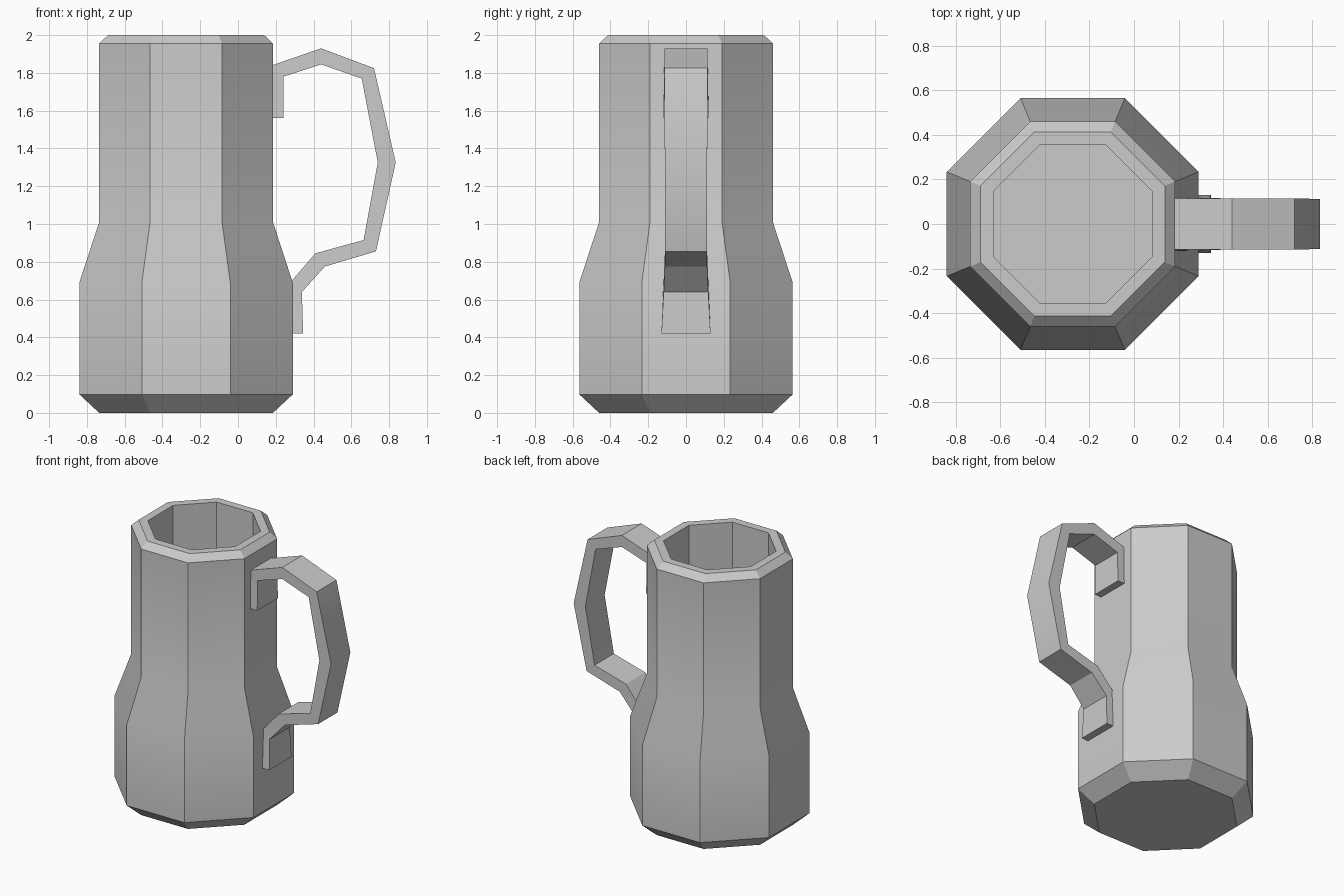
import bpy, bmesh, math

if "Cube" in bpy.data.objects:
    bpy.data.objects.remove(bpy.data.objects["Cube"])

grey = bpy.data.materials.new("light_grey")
grey.diffuse_color = (0.6, 0.6, 0.6, 1)
grey.use_nodes = True
grey.node_tree.nodes["Principled BSDF"].inputs["Base Color"].default_value = grey.diffuse_color


def loft(name, rings):
    """Skin a list of equal-length point rings and cap both ends."""
    bm = bmesh.new()
    rows = [[bm.verts.new(p) for p in ring] for ring in rings]
    n = len(rows[0])
    for a, b in zip(rows, rows[1:]):
        for i in range(n):
            j = (i + 1) % n
            bm.faces.new((a[i], a[j], b[j], b[i]))
    bm.faces.new(rows[0])
    bm.faces.new(rows[-1])
    bmesh.ops.recalc_face_normals(bm, faces=bm.faces)
    mesh = bpy.data.meshes.new(name)
    bm.to_mesh(mesh)
    bm.free()
    mesh.materials.append(grey)
    obj = bpy.data.objects.new(name, mesh)
    bpy.context.collection.objects.link(obj)
    bpy.ops.object.select_all(action='DESELECT')
    obj.select_set(True)
    bpy.context.view_layer.objects.active = obj
    bpy.ops.object.shade_smooth_by_angle(angle=math.radians(30))
    return obj


def octagon(apothem, z, cx=-0.275):
    r = apothem / math.cos(math.pi / 8)
    angles = [math.pi / 8 + k * math.pi / 4 for k in range(8)]
    return [(cx + r * math.cos(a), r * math.sin(a), z) for a in angles]


# Hollow octagonal body: outer wall, rim, inner wall and floor
body_profile = [(0.46, 0), (0.565, 0.098), (0.565, 0.69), (0.46, 1.01),
                (0.46, 1.955), (0.413, 2.0), (0.355, 2.0), (0.355, 0.1)]
loft("jug_body", [octagon(a, z) for a, z in body_profile])

# Handle strap: outer x, z, inner x, z, half width
handle_profile = [
    (0.18, 1.56, 0.24, 1.56, 0.12),
    (0.18, 1.84, 0.24, 1.78, 0.115),
    (0.44, 1.93, 0.44, 1.845, 0.115),
    (0.72, 1.825, 0.655, 1.77, 0.115),
    (0.835, 1.325, 0.74, 1.325, 0.112),
    (0.73, 0.855, 0.665, 0.915, 0.112),
    (0.46, 0.775, 0.41, 0.845, 0.112),
    (0.338, 0.64, 0.285, 0.70, 0.118),
    (0.345, 0.42, 0.285, 0.42, 0.13),
]
loft("handle", [[(ox, -w, oz), (ox, w, oz), (ix, w, iz), (ix, -w, iz)]
                for ox, oz, ix, iz, w in handle_profile])
